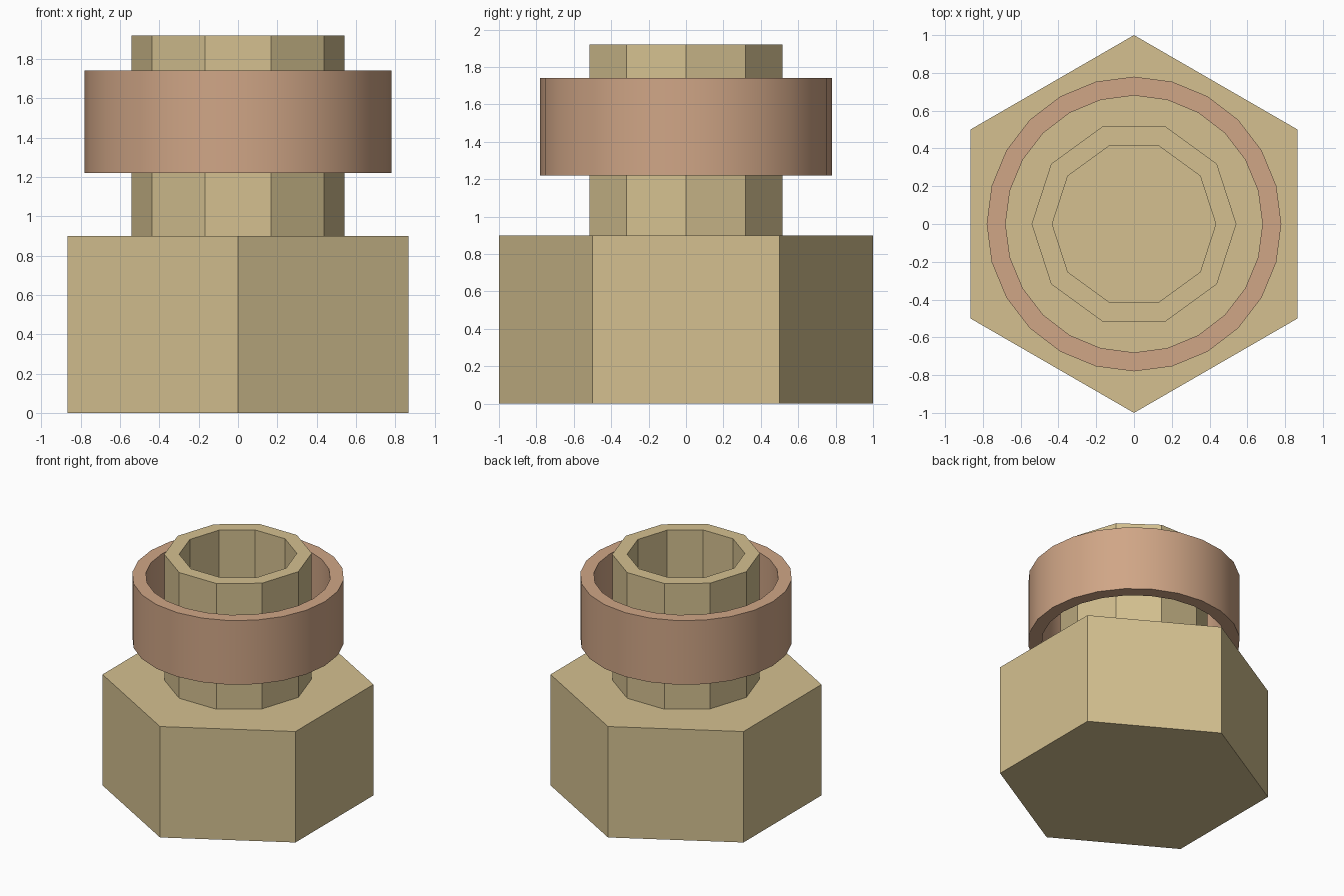
import bpy, bmesh
from math import radians, cos, sin, tau

if "Cube" in bpy.data.objects:
    bpy.data.objects.remove(bpy.data.objects["Cube"])


def material(name, rgb):
    m = bpy.data.materials.new(name)
    m.diffuse_color = (*rgb, 1)
    m.use_nodes = True
    m.node_tree.nodes["Principled BSDF"].inputs["Base Color"].default_value = m.diffuse_color
    return m


def prism(name, sides, outer, z0, z1, mat, inner=0, turn=0, smooth=False):
    """Upright prism, or a tube when an inner radius is given."""
    bm = bmesh.new()

    def loop(r, z):
        return [bm.verts.new((r * cos(turn + tau * i / sides),
                              r * sin(turn + tau * i / sides), z))
                for i in range(sides)]

    def bridge(a, b):
        for i in range(sides):
            j = (i + 1) % sides
            bm.faces.new((a[i], a[j], b[j], b[i]))

    low, high = loop(outer, z0), loop(outer, z1)
    bridge(low, high)
    if inner:
        in_low, in_high = loop(inner, z0), loop(inner, z1)
        bridge(high, in_high)
        bridge(in_high, in_low)
        bridge(in_low, low)
    else:
        bm.faces.new(low[::-1])
        bm.faces.new(high)
    bmesh.ops.recalc_face_normals(bm, faces=bm.faces)
    mesh = bpy.data.meshes.new(name)
    bm.to_mesh(mesh)
    bm.free()
    mesh.materials.append(mat)
    obj = bpy.data.objects.new(name, mesh)
    bpy.context.collection.objects.link(obj)
    if smooth:
        bpy.ops.object.select_all(action='DESELECT')
        obj.select_set(True)
        bpy.context.view_layer.objects.active = obj
        bpy.ops.object.shade_smooth_by_angle(angle=radians(30))
    return obj


brass = material("brass", (0.66, 0.53, 0.28))
copper = material("copper", (0.63, 0.38, 0.24))

# Hexagonal base with corners facing front and back
prism("hex_base", 6, 1.0, 0, 0.9, brass, turn=radians(90))
# Ten-sided hollow neck
prism("neck_tube", 10, 0.542, 0.9, 1.92, brass, inner=0.433)
# Loose round collar
prism("collar_ring", 24, 0.78, 1.22, 1.74, copper, inner=0.68, smooth=True)
